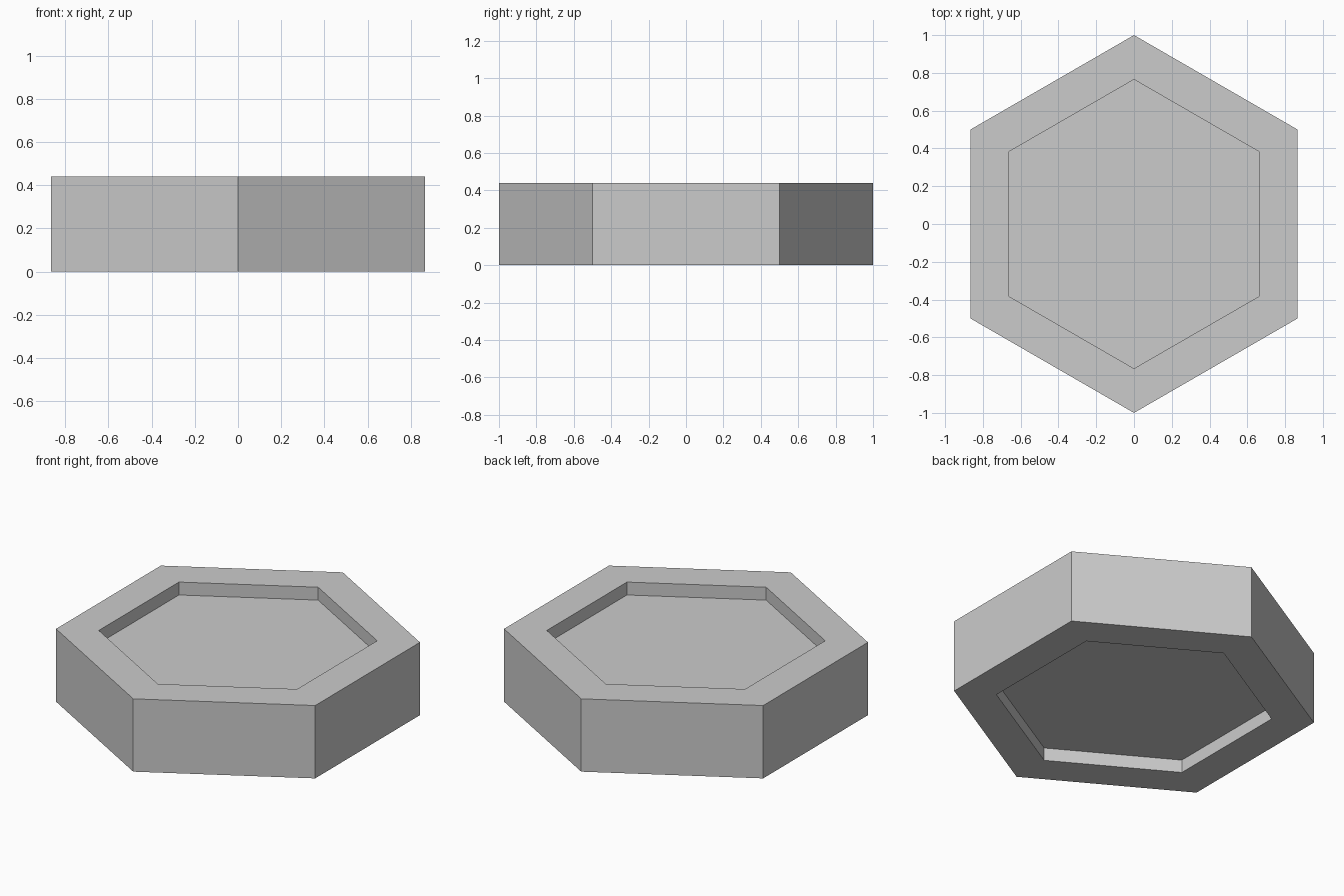
import bpy
import bmesh
from math import sin, cos, pi

SIDES = 6
HEIGHT = 0.44
RIM_RADIUS = 1.0
RECESS_RADIUS = 0.765
RECESS_DEPTH = 0.078

cube = bpy.data.objects.get("Cube")
if cube:
    bpy.data.objects.remove(cube, do_unlink=True)

# Plain grey material
grey = bpy.data.materials.new("plain_grey")
grey.use_nodes = True
colour = (0.6, 0.6, 0.6, 1.0)
grey.diffuse_color = colour
for node in grey.node_tree.nodes:
    if node.type == "BSDF_PRINCIPLED":
        node.inputs["Base Color"].default_value = colour


def hexagon(bm, radius, z):
    """Ring of vertices with one corner pointing along +y."""
    angles = [2 * pi * i / SIDES for i in range(SIDES)]
    return [bm.verts.new((radius * sin(a), radius * cos(a), z)) for a in angles]


# Hexagonal tile: outer wall, rims and a shallow recess on both sides
profile = [
    (RECESS_RADIUS, RECESS_DEPTH),
    (RECESS_RADIUS, 0),
    (RIM_RADIUS, 0),
    (RIM_RADIUS, HEIGHT),
    (RECESS_RADIUS, HEIGHT),
    (RECESS_RADIUS, HEIGHT - RECESS_DEPTH),
]
bm = bmesh.new()
rings = [hexagon(bm, radius, z) for radius, z in profile]
for low, high in zip(rings, rings[1:]):
    for i in range(SIDES):
        j = (i + 1) % SIDES
        bm.faces.new((low[i], low[j], high[j], high[i]))

# Recess floors
bm.faces.new(rings[0])
bm.faces.new(rings[-1])
bmesh.ops.recalc_face_normals(bm, faces=bm.faces)

mesh = bpy.data.meshes.new("hexagonal_tile")
bm.to_mesh(mesh)
bm.free()
mesh.materials.append(grey)
tile = bpy.data.objects.new("hexagonal_tile", mesh)
bpy.context.scene.collection.objects.link(tile)
